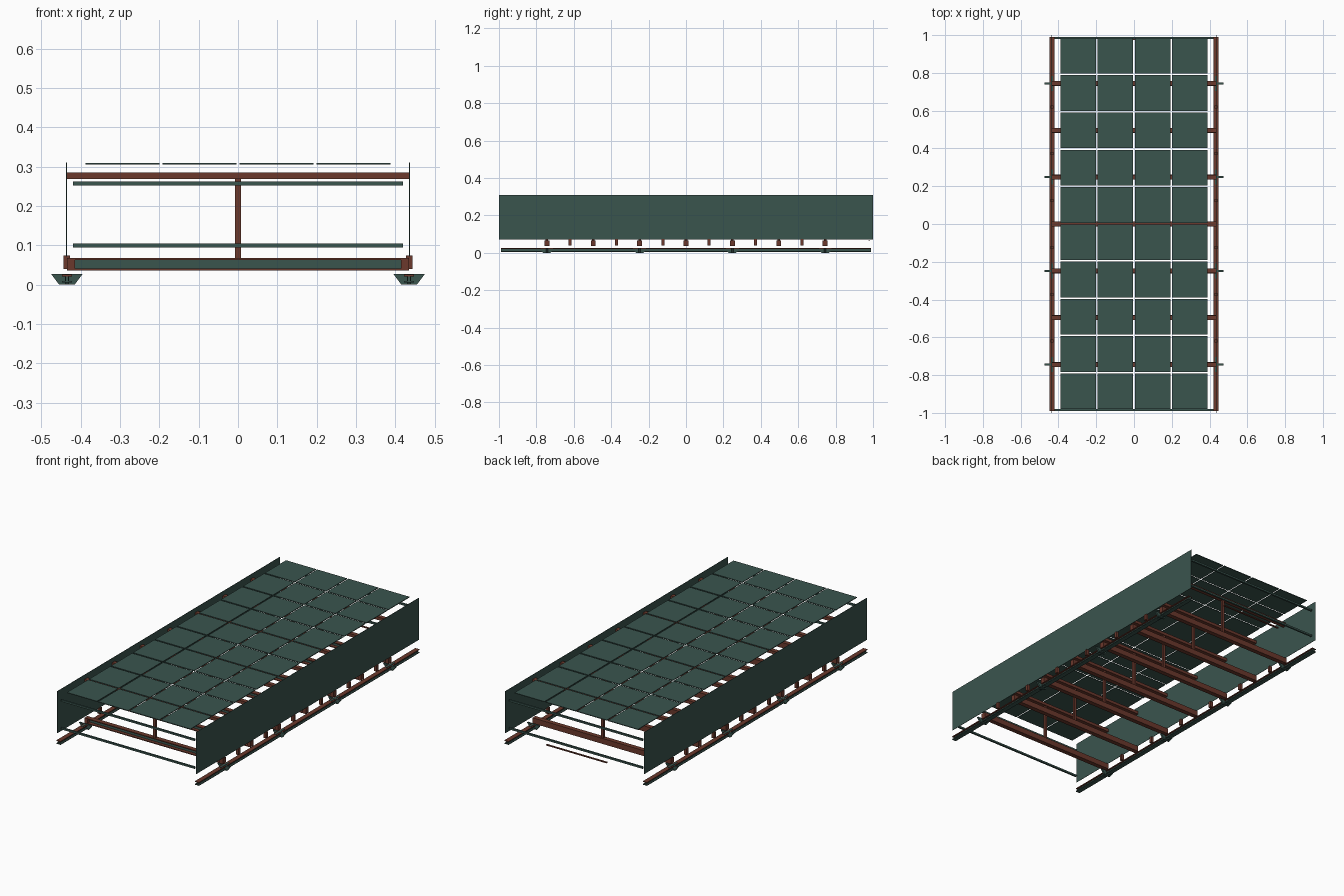
import bpy, bmesh

if "Cube" in bpy.data.objects:
    bpy.data.objects.remove(bpy.data.objects["Cube"])

def material(name, rgb):
    m = bpy.data.materials.new(name)
    m.diffuse_color = (*rgb, 1)
    m.use_nodes = True
    m.node_tree.nodes["Principled BSDF"].inputs["Base Color"].default_value = m.diffuse_color
    return m

GREEN = material("dark green", (0.042, 0.089, 0.076))
BROWN = material("rust brown", (0.145, 0.040, 0.025))

def finish(name, bm, mat):
    bmesh.ops.recalc_face_normals(bm, faces=bm.faces)
    me = bpy.data.meshes.new(name)
    bm.to_mesh(me)
    bm.free()
    me.materials.append(mat)
    ob = bpy.data.objects.new(name, me)
    bpy.context.collection.objects.link(ob)
    return ob

def boxes(name, mat, ranges):
    """One object made of boxes given as (x0, x1, y0, y1, z0, z1)."""
    bm = bmesh.new()
    for x0, x1, y0, y1, z0, z1 in ranges:
        new = bmesh.ops.create_cube(bm, size=1)["verts"]
        for v in new:
            v.co.x = x0 if v.co.x < 0 else x1
            v.co.y = y0 if v.co.y < 0 else y1
            v.co.z = z0 if v.co.z < 0 else z1
    return finish(name, bm, mat)

RAIL_X = 0.435
FRAMES = [-0.744 + 0.248 * i for i in range(7)]

# roof tiles: 4 columns by 10 rows of thin plates
tiles = []
for c in range(4):
    for r in range(10):
        x, y = -0.294 + 0.196 * c, -0.886 + 0.1974 * r
        tiles.append((x - 0.094, x + 0.094, y - 0.0945, y + 0.0945, 0.305, 0.309))
boxes("roof_tiles", GREEN, tiles)

# cross frames: upper beam, centre post, lower channel open to the front
for y in FRAMES:
    boxes("upper_beam", BROWN, [(-0.435, 0.435, y - 0.012, y + 0.012, 0.268, 0.285)])
    boxes("centre_post", BROWN, [(-0.007, 0.007, y - 0.007, y + 0.007, 0.066, 0.27)])
    a, b = y - 0.013, y + 0.013
    boxes("lower_beam", BROWN, [
        (-0.435, 0.435, a, b, 0.062, 0.067),
        (-0.435, 0.435, a, b, 0.036, 0.041),
        (-0.435, 0.435, b - 0.005, b, 0.041, 0.062),
        (-0.435, -0.415, a, b - 0.005, 0.041, 0.062),
        (0.415, 0.435, a, b - 0.005, 0.041, 0.062)])
    boxes("beam_lining", GREEN, [(-0.415, 0.415, b - 0.008, b - 0.005, 0.041, 0.062)])

# end tie rods and the short rear strip
for y in (-0.985, 0.985):
    boxes("tie_rods", GREEN, [(-0.42, 0.42, y - 0.005, y + 0.005, z - 0.005, z + 0.005)
                              for z in (0.099, 0.257)])
boxes("rear_strip", BROWN, [(-0.19, 0.19, 0.975, 0.985, 0.062, 0.067)])

for s in (-1, 1):
    x = s * RAIL_X
    # side wall
    boxes("side_wall", GREEN, [(x + s * 0.001 - 0.001, x + s * 0.001 + 0.001, -1, 1, 0.072, 0.31)])
    # rail with brown top flange
    boxes("rail_top", BROWN, [(x - 0.013, x + 0.013, -0.99, 0.99, 0.021, 0.025)])
    boxes("rail_web", GREEN, [(x - 0.004, x + 0.004, -0.99, 0.99, 0.009, 0.021),
                              (x - 0.013, x + 0.013, -0.99, 0.99, 0.005, 0.009)])
    # short studs between the frames
    boxes("wall_studs", BROWN, [(x - 0.008, x + 0.008, y + 0.116, y + 0.132, 0.04, 0.074)
                                for y in FRAMES[:-1]])
    # crossed tapered foot plates
    bm = bmesh.new()
    for y in FRAMES[::2]:
        for along_x in (True, False):
            for v in bmesh.ops.create_cube(bm, size=1)["verts"]:
                half = 0.04 if v.co.z > 0 else 0.02
                lng, thin = half * 2, 0.01
                v.co.x = x + v.co.x * (lng if along_x else thin)
                v.co.y = y + v.co.y * (thin if along_x else lng)
                v.co.z = 0.027 if v.co.z > 0 else 0.0
    finish("foot_plates", bm, GREEN)
